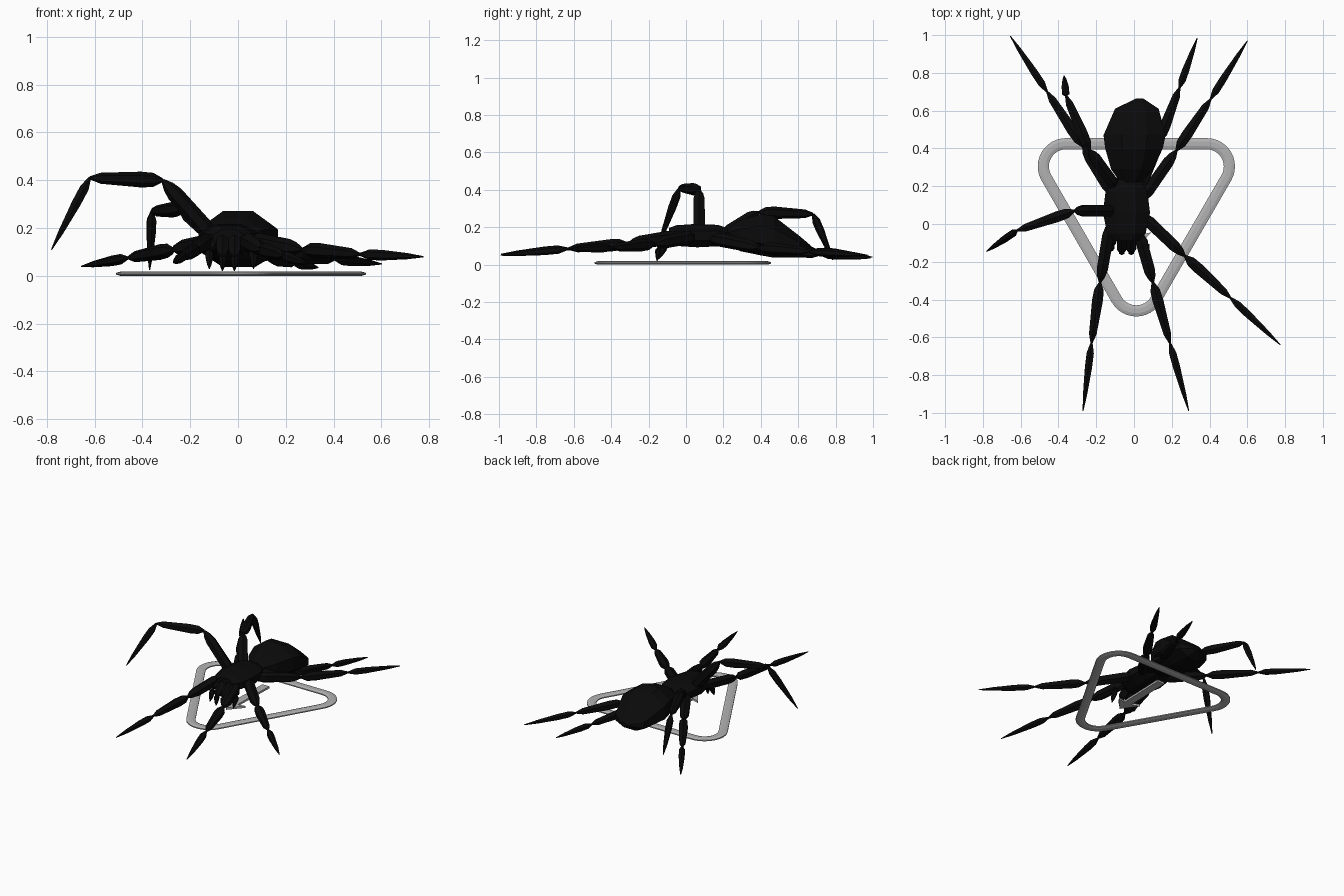
import bpy, bmesh, math
from mathutils import Vector

if "Cube" in bpy.data.objects:
    bpy.data.objects.remove(bpy.data.objects["Cube"])


def material(name, rgb, rough):
    m = bpy.data.materials.new(name)
    m.use_nodes = True
    m.diffuse_color = (*rgb, 1)
    b = m.node_tree.nodes["Principled BSDF"]
    b.inputs["Base Color"].default_value = (*rgb, 1)
    b.inputs["Roughness"].default_value = rough
    return m


black = material("spider_black", (0.003, 0.003, 0.003), 0.8)
grey = material("sign_grey", (0.45, 0.45, 0.45), 0.6)


def finish(name, bm, mat):
    bmesh.ops.recalc_face_normals(bm, faces=bm.faces)
    mesh = bpy.data.meshes.new(name)
    bm.to_mesh(mesh)
    bm.free()
    mesh.materials.append(mat)
    ob = bpy.data.objects.new(name, mesh)
    bpy.context.collection.objects.link(ob)
    return ob


def add_loft(bm, stations, axis, sides):
    """Skin rings given as (centre, half width, half height) along an axis."""
    axis = Vector(axis).normalized()
    side = axis.cross(Vector((0, 0, 1))).normalized()
    up = side.cross(axis)
    rings = []
    for c, w, h in stations:
        ring = []
        for i in range(sides):
            a = math.tau * (i + 0.5) / sides
            ring.append(bm.verts.new(Vector(c) + side * w * math.cos(a) + up * h * math.sin(a)))
        rings.append(ring)
    for r, s in zip(rings, rings[1:]):
        for i in range(sides):
            j = (i + 1) % sides
            bm.faces.new((r[i], r[j], s[j], s[i]))
    bm.faces.new(rings[0])
    bm.faces.new(rings[-1][::-1])


def add_segment(bm, start, end, profile, radius):
    """One leg joint, pinched at its ends."""
    p, q = Vector(start), Vector(end)
    add_loft(bm, [(p.lerp(q, t), radius * k, radius * k) for t, k in profile], q - p, 6)


THIGH = ((0, 0.7), (0.15, 1), (0.75, 0.95), (0.88, 0.7), (1, 0.2))
SHIN = ((0, 0.25), (0.13, 0.9), (0.3, 1), (0.85, 0.7), (1, 0.2))
FOOT = ((0, 0.25), (0.15, 0.85), (0.35, 0.85), (0.75, 0.5), (1, 0.1))

# Legs: root, knee, ankle, tip
legs = {
    "front_left_leg": ((0.03, -0.06, 0.15), (0.10, -0.31, 0.11), (0.19, -0.63, 0.085), (0.29, -0.99, 0.05)),
    "front_right_leg": ((-0.13, -0.02, 0.15), (-0.18, -0.31, 0.11), (-0.225, -0.63, 0.085), (-0.27, -0.99, 0.055)),
    "second_left_leg": ((0.05, 0.04, 0.15), (0.27, -0.17, 0.11), (0.51, -0.39, 0.09), (0.775, -0.64, 0.08)),
    "second_right_leg": ((-0.11, 0.07, 0.17), (-0.315, 0.07, 0.4), (-0.62, -0.035, 0.41), (-0.78, -0.145, 0.11)),
    "third_left_leg": ((0.05, 0.14, 0.14), (0.225, 0.39, 0.09), (0.405, 0.66, 0.07), (0.60, 0.97, 0.05)),
    "third_right_leg": ((-0.12, 0.17, 0.14), (-0.27, 0.41, 0.11), (-0.46, 0.70, 0.075), (-0.655, 0.995, 0.04)),
    "back_left_leg": ((0.03, 0.19, 0.14), (0.135, 0.44, 0.08), (0.24, 0.72, 0.055), (0.335, 0.985, 0.035)),
    "back_right_leg": ((-0.10, 0.20, 0.16), (-0.235, 0.39, 0.28), (-0.36, 0.68, 0.27), (-0.37, 0.785, 0.025)),
}
for name, (root, knee, ankle, tip) in legs.items():
    bm = bmesh.new()
    add_segment(bm, root, knee, THIGH, 0.036)
    add_segment(bm, knee, ankle, SHIN, 0.033)
    add_segment(bm, ankle, tip, FOOT, 0.026)
    finish(name, bm, black)

# Head and chest
bm = bmesh.new()
add_loft(bm, [((-0.04, -0.09, 0.155), 0.07, 0.045), ((-0.04, -0.05, 0.155), 0.11, 0.06),
              ((-0.04, 0.06, 0.155), 0.135, 0.068), ((-0.04, 0.17, 0.155), 0.12, 0.062),
              ((-0.03, 0.25, 0.15), 0.06, 0.04)], (0, 1, 0), 8)
finish("chest", bm, black)

# Abdomen
bm = bmesh.new()
add_loft(bm, [((-0.02, 0.21, 0.15), 0.05, 0.04), ((-0.01, 0.29, 0.155), 0.12, 0.09),
              ((0.0, 0.40, 0.16), 0.165, 0.12), ((0.003, 0.47, 0.148), 0.178, 0.12),
              ((0.015, 0.61, 0.095), 0.125, 0.06), ((0.03, 0.665, 0.09), 0.02, 0.015)],
         (0, 1, 0), 8)
finish("abdomen", bm, black)

# Jaws and feelers hanging from the face
for side, x in (("right", -0.065), ("left", -0.015)):
    bm = bmesh.new()
    add_segment(bm, (x, -0.06, 0.16), (x, -0.15, 0.08), THIGH, 0.03)
    add_segment(bm, (x, -0.145, 0.09), (x, -0.155, 0.02), FOOT, 0.02)
    finish(side + "_jaw", bm, black)
for side, x, d in (("right", -0.10, -0.02), ("left", 0.02, 0.045)):
    bm = bmesh.new()
    add_segment(bm, (x, -0.05, 0.15), (x + d, -0.11, 0.11), THIGH, 0.025)
    add_segment(bm, (x + d, -0.11, 0.11), (x + d, -0.145, 0.03), FOOT, 0.022)
    finish(side + "_feeler", bm, black)

# Rounded triangular frame: flattened tube swept round three corner arcs
corners = (((0.385, 0.305), -30), ((-0.36, 0.305), 90), ((0.012, -0.34), 210))
steps, sides = 12, 8
bm = bmesh.new()
rings = []
for (cx, cy), start in corners:
    for i in range(steps + 1):
        a = math.radians(start + 120 * i / steps)
        ring = []
        for k in range(sides):
            b = math.tau * (k + 0.5) / sides
            r = 0.12 + 0.032 * math.cos(b)
            ring.append(bm.verts.new((cx + r * math.cos(a), cy + r * math.sin(a),
                                      0.009 + 0.0097 * math.sin(b))))
        rings.append(ring)
for r, s in zip(rings, rings[1:] + rings[:1]):
    for k in range(sides):
        n = (k + 1) % sides
        bm.faces.new((r[k], r[n], s[n], s[k]))
finish("triangle_frame", bm, grey)

# Arrow plate inside the frame
outline = ((0.005, -0.14), (0.09, -0.045), (0.035, -0.055), (0.045, 0.29),
           (-0.01, 0.29), (-0.02, -0.05), (-0.075, -0.03))
bm = bmesh.new()
face = bm.faces.new([bm.verts.new((x, y, 0.002)) for x, y in outline])
out = bmesh.ops.extrude_face_region(bm, geom=[face])
bmesh.ops.translate(bm, vec=(0, 0, 0.014), verts=[v for v in out["geom"] if isinstance(v, bmesh.types.BMVert)])
finish("arrow_plate", bm, grey)
